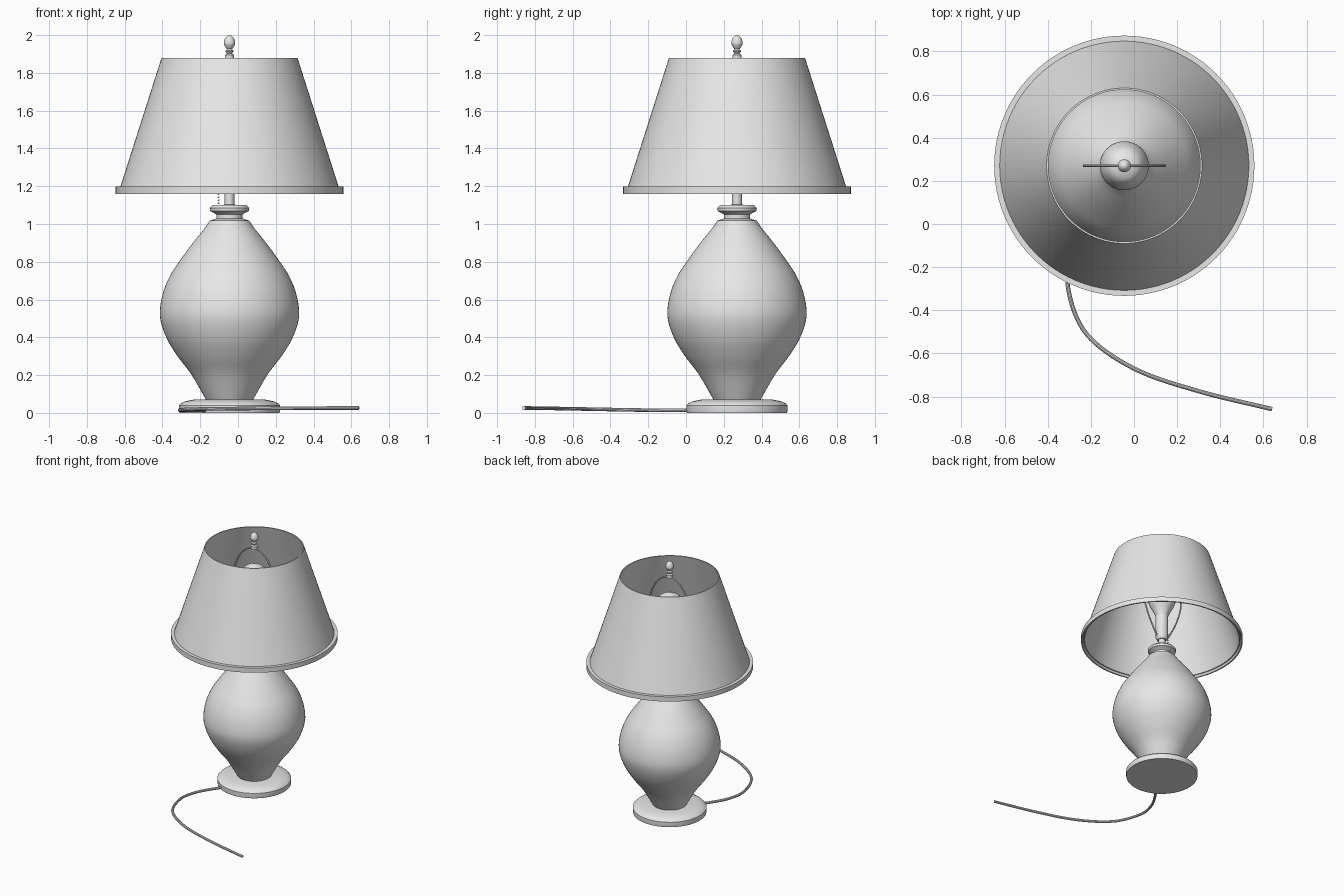
import bpy
import bmesh
from math import cos, sin, tau, radians
from mathutils import Vector

cube = bpy.data.objects.get("Cube")
if cube:
    bpy.data.objects.remove(cube)

CENTRE = Vector((-0.045, 0.27, 0))

grey = bpy.data.materials.new("plain light grey")
grey.use_nodes = True
grey.diffuse_color = (0.8, 0.8, 0.8, 1)
grey.node_tree.nodes["Principled BSDF"].inputs["Base Color"].default_value = (0.8, 0.8, 0.8, 1)


def finish(obj, angle=35):
    """Give the object its colour and smooth shading with sharp edges kept."""
    obj.data.materials.append(grey)
    bpy.ops.object.select_all(action="DESELECT")
    obj.select_set(True)
    bpy.context.view_layer.objects.active = obj
    bpy.ops.object.shade_smooth_by_angle(angle=radians(angle))
    return obj


def rounded(points, steps=6):
    """Smooth curve through the given points."""
    pts = [Vector(p) for p in points]
    pts = [2 * pts[0] - pts[1]] + pts + [2 * pts[-1] - pts[-2]]
    out = []
    for a, b, c, d in zip(pts, pts[1:], pts[2:], pts[3:]):
        for i in range(steps):
            t = i / steps
            out.append(0.5 * (2 * b + (c - a) * t + (2 * a - 5 * b + 4 * c - d) * t ** 2
                              + (3 * b - a - 3 * c + d) * t ** 3))
    return out + [pts[-2]]


def lathe(name, profile, sides=64, closed=False):
    """Turn a (radius, height) profile round the lamp's axis."""
    bm = bmesh.new()
    rings = []
    for r, z in profile:
        if r < 1e-4:
            rings.append([bm.verts.new((0, 0, z))] * sides)
        else:
            rings.append([bm.verts.new((r * cos(tau * i / sides), r * sin(tau * i / sides), z))
                          for i in range(sides)])
    pairs = list(zip(rings, rings[1:]))
    if closed:
        pairs.append((rings[-1], rings[0]))
    for low, high in pairs:
        for i in range(sides):
            j = (i + 1) % sides
            bm.faces.new(list(dict.fromkeys((low[i], low[j], high[j], high[i]))))
    bmesh.ops.recalc_face_normals(bm, faces=bm.faces[:])
    mesh = bpy.data.meshes.new(name)
    bm.to_mesh(mesh)
    bm.free()
    obj = bpy.data.objects.new(name, mesh)
    obj.location = CENTRE
    bpy.context.collection.objects.link(obj)
    return finish(obj)


def tube(name, points, radius, location=(0, 0, 0)):
    """Sweep a round section along a path and turn it into a mesh."""
    data = bpy.data.curves.new(name, "CURVE")
    data.dimensions = "3D"
    data.bevel_depth = radius
    data.bevel_resolution = 3
    data.use_fill_caps = True
    spline = data.splines.new("POLY")
    spline.points.add(len(points) - 1)
    for point, co in zip(spline.points, points):
        point.co = (*co, 1)
    obj = bpy.data.objects.new(name, data)
    obj.location = location
    bpy.context.collection.objects.link(obj)
    bpy.ops.object.select_all(action="DESELECT")
    obj.select_set(True)
    bpy.context.view_layer.objects.active = obj
    bpy.ops.object.convert(target="MESH")
    return finish(bpy.context.object)


# Foot, vase body and collar
lathe("base", [(0, 0), (0.265, 0), (0.267, 0.01), (0.267, 0.04), (0.258, 0.05),
               (0.235, 0.061), (0.19, 0.07), (0, 0.07)])
lathe("body", rounded([(0.122, 0.065), (0.2, 0.2), (0.275, 0.3), (0.335, 0.4), (0.368, 0.51),
                       (0.356, 0.62), (0.318, 0.72), (0.26, 0.81), (0.19, 0.905),
                       (0.13, 0.98), (0.105, 1.018)]) + [(0.07, 1.028), (0, 1.028)])
lathe("collar", [(0, 1.02), (0.085, 1.02), (0.07, 1.03), (0.07, 1.05), (0.085, 1.06),
                 (0.103, 1.068), (0.105, 1.085), (0.09, 1.1), (0, 1.103)])

# Lamp fitting and bulb
lathe("stem", [(0, 1.09), (0.026, 1.09), (0.026, 1.18), (0, 1.18)], 32)
lathe("socket", [(0, 1.17), (0.035, 1.17), (0.047, 1.19), (0.047, 1.37), (0, 1.37)], 32)
lathe("bulb", [(0, 1.36)] + rounded([(0.04, 1.36), (0.06, 1.41), (0.095, 1.48), (0.113, 1.57),
                                     (0.105, 1.65), (0.07, 1.72), (0, 1.75)]), 48)

# Open shade with a trim band round its lower edge
lathe("shade", [(0.585, 1.175), (0.36, 1.88), (0.352, 1.88), (0.577, 1.175)], 96, closed=True)
lathe("shade_trim", [(0.603, 1.16), (0.603, 1.198), (0.575, 1.198), (0.593, 1.16)],
      96, closed=True)

# Wire harp, drawn as one half and mirrored
half = [(0.03, 0, 1.175), (0.075, 0, 1.24), (0.14, 0, 1.37), (0.185, 0, 1.53),
        (0.17, 0, 1.69), (0.105, 0, 1.82)]
harp = half + [(0, 0, 1.875)] + [(-x, y, z) for x, y, z in reversed(half)]
tube("harp", rounded(harp), 0.006, CENTRE)

# Finial
lathe("finial", [(0, 1.87), (0.024, 1.87), (0.024, 1.895), (0.013, 1.902), (0.021, 1.912),
                 (0.021, 1.918), (0.013, 1.926)]
      + rounded([(0.02, 1.934), (0.03, 1.955), (0.025, 1.98), (0.012, 1.996), (0, 2.0)], 4), 32)

# Pull chain hanging from a short arm on the socket
tube("chain_arm", [(-0.03, 0, 1.24), (-0.06, 0, 1.24)], 0.006, CENTRE)
for i in range(9):
    bpy.ops.mesh.primitive_uv_sphere_add(segments=10, ring_count=6, radius=0.005,
                                         location=CENTRE + Vector((-0.058, 0, 1.11 + 0.016 * i)))
    bead = bpy.context.object
    bead.name = f"chain_bead_{i + 1}"
    finish(bead, 60)

# Power cord lying on the table
tube("cord", rounded([(-0.12, 0.1, 0.015), (-0.2, 0.01, 0.014), (-0.285, -0.14, 0.014),
                      (-0.305, -0.3, 0.016), (-0.22, -0.51, 0.02), (0, -0.67, 0.023),
                      (0.3, -0.775, 0.025), (0.64, -0.858, 0.026)], 8), 0.01)
